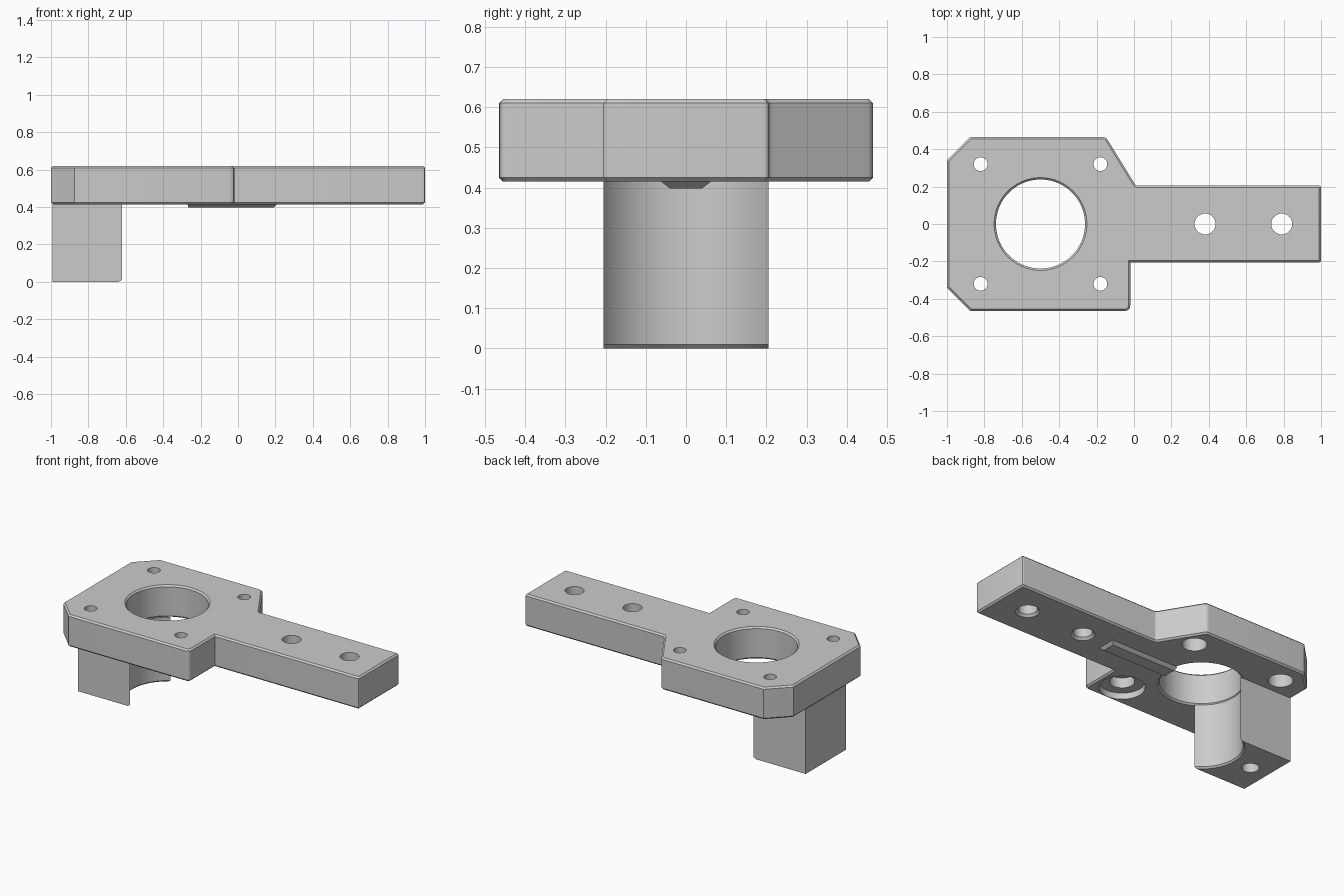
import bpy, bmesh, math
from mathutils import Vector

if "Cube" in bpy.data.objects:
    bpy.data.objects.remove(bpy.data.objects["Cube"])

BOTTOM, TOP = 0.415, 0.62
CHAMFER = 0.01
BORE_X, BORE_R = -0.5, 0.238

grey = bpy.data.materials.new("machined grey")
grey.use_nodes = True
colour = (0.6, 0.6, 0.6, 1)
grey.diffuse_color = colour
grey.node_tree.nodes["Principled BSDF"].inputs["Base Color"].default_value = colour


def finish(bm, name):
    bmesh.ops.recalc_face_normals(bm, faces=bm.faces[:])
    mesh = bpy.data.meshes.new(name)
    bm.to_mesh(mesh)
    bm.free()
    obj = bpy.data.objects.new(name, mesh)
    bpy.context.collection.objects.link(obj)
    mesh.materials.append(grey)
    return obj


def rounded(corners, steps=4):
    """Replace each (x, y, radius) corner by a small curve."""
    points = []
    for i, (x, y, r) in enumerate(corners):
        p = Vector((x, y))
        if r == 0:
            points.append(p)
            continue
        before = Vector(corners[i - 1][:2]) - p
        after = Vector(corners[(i + 1) % len(corners)][:2]) - p
        half = before.angle(after) / 2
        reach = r / math.tan(half)
        a, b = p + before.normalized() * reach, p + after.normalized() * reach
        for k in range(steps + 1):
            t = k / steps
            points.append(a * (1 - t) ** 2 + p * 2 * t * (1 - t) + b * t * t)
    return points


def prism(bm, points, z0, z1):
    face = bm.faces.new([bm.verts.new((p[0], p[1], z0)) for p in points])
    up = bmesh.ops.extrude_face_region(bm, geom=[face])["geom"]
    tops = [v for v in up if isinstance(v, bmesh.types.BMVert)]
    bmesh.ops.translate(bm, verts=tops, vec=(0, 0, z1 - z0))


def lathe(bm, x, y, profile, sides=32):
    """Closed turned solid from (radius, z) steps."""
    rings = []
    for r, z in profile:
        rings.append([bm.verts.new((x + r * math.cos(math.tau * i / sides),
                                    y + r * math.sin(math.tau * i / sides), z))
                      for i in range(sides)])
    for low, high in zip(rings, rings[1:]):
        for i in range(sides):
            j = (i + 1) % sides
            bm.faces.new((low[i], low[j], high[j], high[i]))
    bm.faces.new(rings[0])
    bm.faces.new(rings[-1])


def cut(target, cutter):
    mod = target.modifiers.new("cut", 'BOOLEAN')
    mod.operation, mod.solver, mod.object = 'DIFFERENCE', 'EXACT', cutter
    bpy.context.view_layer.objects.active = target
    bpy.ops.object.modifier_apply(modifier=mod.name)


# Mounting plate with arm, chamfered along its top and bottom rims
outline = rounded([(-1, -0.34, 0), (-0.875, -0.465, 0), (-0.02, -0.465, 0.03),
                   (-0.02, -0.205, 0), (1, -0.205, 0.012), (1, 0.205, 0.012),
                   (0.01, 0.205, 0.02), (-0.15, 0.465, 0.03),
                   (-0.875, 0.465, 0), (-1, 0.34, 0)])
bm = bmesh.new()
prism(bm, outline, BOTTOM, TOP)
rims = [e for e in bm.edges if abs(e.verts[0].co.z - e.verts[1].co.z) < 1e-4]
bmesh.ops.bevel(bm, geom=rims, offset=CHAMFER, segments=1, affect='EDGES')
plate = finish(bm, "mounting_plate")

# Support block hanging below the plate
bm = bmesh.new()
prism(bm, [(-0.992, -0.205), (-0.55, -0.205), (-0.55, 0.205), (-0.992, 0.205)], 0, BOTTOM)
block = finish(bm, "support_block")

# Tapered rib under the arm
bm = bmesh.new()
prism(bm, [(-0.35, -0.062), (0.21, -0.062), (0.21, 0.062), (-0.35, 0.062)], 0.398, BOTTOM)
for v in bm.verts:
    if v.co.z < 0.405:
        v.co.y *= 0.65
        v.co.x -= 0.02
rib = finish(bm, "locating_rib")

# Plate cutters: bore, counterbored screw holes and arm holes
bm = bmesh.new()
wide = BORE_R + CHAMFER
lathe(bm, BORE_X, 0, [(wide, BOTTOM - 0.1), (wide, BOTTOM), (BORE_R, BOTTOM + CHAMFER),
                      (BORE_R, TOP - CHAMFER), (wide, TOP), (wide, TOP + 0.1)], 96)
for x in (-0.82, -0.18):
    for y in (-0.32, 0.32):
        pocket = [(0.072, 0.3)]
        if x > -0.5 and y < 0:
            pocket = [(0.132, 0.3), (0.132, BOTTOM + 0.04), (0.072, BOTTOM + 0.04)]
        lathe(bm, x, y, pocket + [(0.072, 0.52), (0.037, 0.52), (0.037, 0.7)])
for x in (0.38, 0.79):
    lathe(bm, x, 0, [(0.07, 0.3), (0.07, BOTTOM), (0.056, BOTTOM + 0.015), (0.056, 0.7)])
plate_cutter = finish(bm, "plate_cutter")

# Block and rib cutters: bore with chamfered foot, and a blind hole
bm = bmesh.new()
lathe(bm, BORE_X, 0, [(wide, -0.1), (wide, 0), (BORE_R, CHAMFER), (BORE_R, 0.5)], 96)
lathe(bm, -0.865, 0, [(0.05, -0.1), (0.05, 0.25)])
block_cutter = finish(bm, "block_cutter")

cut(plate, plate_cutter)
cut(block, block_cutter)
cut(rib, block_cutter)
for helper in (plate_cutter, block_cutter):
    bpy.data.objects.remove(helper)

# Smooth the turned walls, keep machined edges crisp
for obj in (plate, block, rib):
    bpy.ops.object.select_all(action='DESELECT')
    obj.select_set(True)
    bpy.context.view_layer.objects.active = obj
    bpy.ops.object.shade_smooth_by_angle(angle=math.radians(25))
